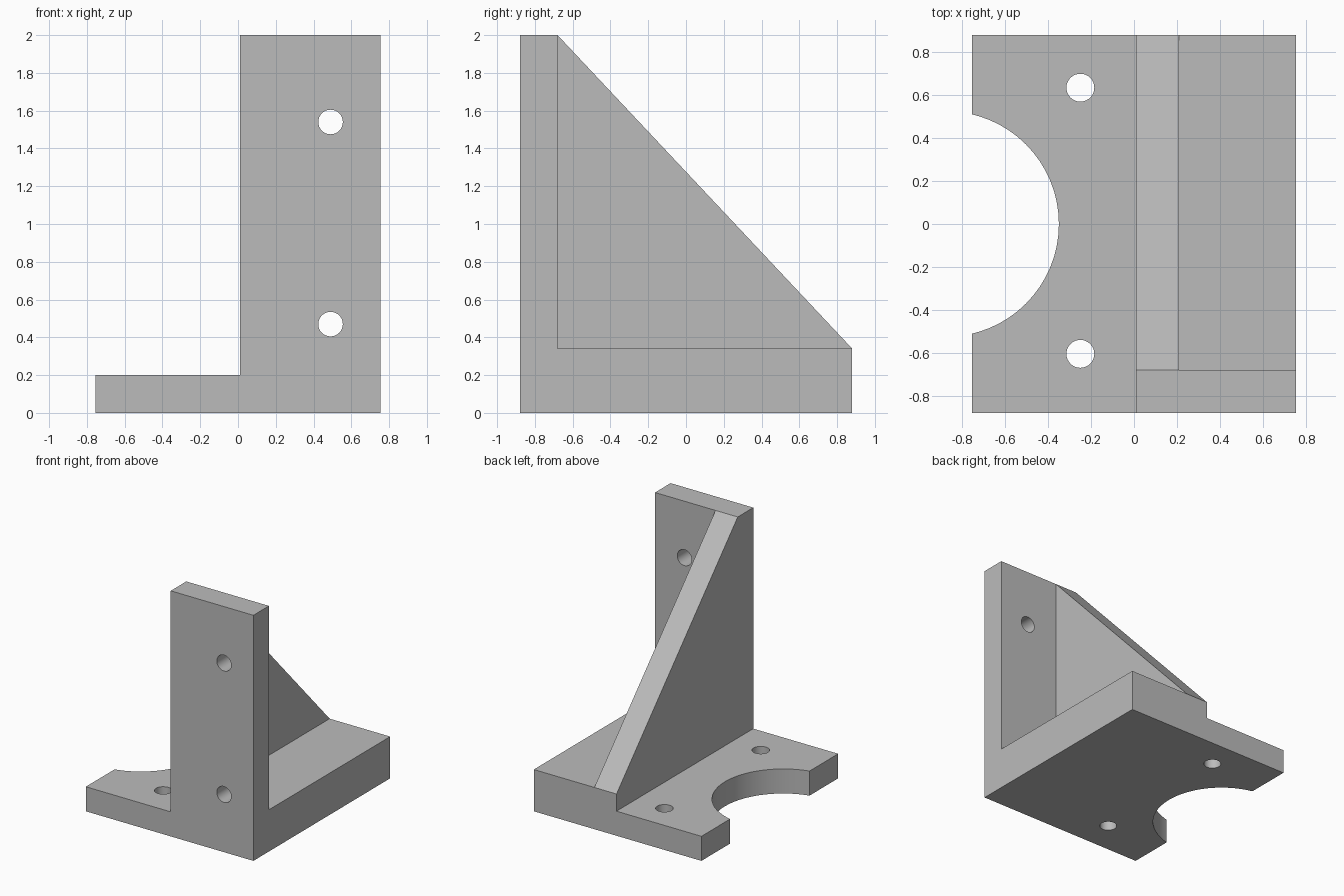
import bpy
import bmesh
import math
from mathutils import Matrix, Vector

default_cube = bpy.data.objects.get("Cube")
if default_cube:
    bpy.data.objects.remove(default_cube, do_unlink=True)

# Main dimensions
HALF_X, HALF_Y, HEIGHT = 0.755, 0.88, 2.0
STEP_X = 0.01          # where the thin flange meets the thick base
FLANGE_H, BASE_H = 0.2, 0.34
PLATE_BACK = -0.68
GUSSET_X = 0.21
HOLE_R = 0.065

grey = bpy.data.materials.new("plain grey")
grey.use_nodes = True
grey.diffuse_color = (0.5, 0.5, 0.5, 1)
grey.node_tree.nodes["Principled BSDF"].inputs["Base Color"].default_value = (0.5, 0.5, 0.5, 1)


def finish(bm, name):
    bmesh.ops.recalc_face_normals(bm, faces=bm.faces)
    mesh = bpy.data.meshes.new(name)
    bm.to_mesh(mesh)
    bm.free()
    mesh.materials.append(grey)
    obj = bpy.data.objects.new(name, mesh)
    bpy.context.collection.objects.link(obj)
    return obj


def extrude_profile(name, points, offset):
    """Extrude a flat outline of 3D points by an offset."""
    bm = bmesh.new()
    face = bm.faces.new([bm.verts.new(p) for p in points])
    moved = bmesh.ops.extrude_face_region(bm, geom=[face])["geom"]
    verts = [v for v in moved if isinstance(v, bmesh.types.BMVert)]
    bmesh.ops.translate(bm, verts=verts, vec=Vector(offset))
    return finish(bm, name)


def cylinder(name, centre, radius, depth, axis="Z", sides=32):
    bm = bmesh.new()
    turn = Matrix.Rotation(math.pi / 2, 4, "X") if axis == "Y" else Matrix()
    bmesh.ops.create_cone(bm, cap_ends=True, segments=sides, radius1=radius,
                          radius2=radius, depth=depth,
                          matrix=Matrix.Translation(centre) @ turn)
    obj = finish(bm, name)
    obj.hide_render = True
    return obj


def combine(body, tool, operation):
    """Apply a boolean and remove its helper."""
    bpy.context.view_layer.objects.active = body
    mod = body.modifiers.new("combine", "BOOLEAN")
    mod.operation, mod.solver, mod.object = operation, "EXACT", tool
    bpy.ops.object.modifier_apply(modifier=mod.name)
    bpy.data.objects.remove(tool, do_unlink=True)


# Stepped base: thin flange on one side, thick block on the other
step = [(-HALF_X, 0), (HALF_X, 0), (HALF_X, BASE_H), (STEP_X, BASE_H),
        (STEP_X, FLANGE_H), (-HALF_X, FLANGE_H)]
bracket = extrude_profile("angle_bracket", [(x, -HALF_Y, z) for x, z in step],
                          (0, 2 * HALF_Y, 0))

# Upright plate across the front
upright = [(STEP_X, 0), (HALF_X, 0), (HALF_X, HEIGHT), (STEP_X, HEIGHT)]
plate = extrude_profile("front_plate", [(x, -HALF_Y, z) for x, z in upright],
                        (0, PLATE_BACK + HALF_Y, 0))
combine(bracket, plate, "UNION")

# Triangular gusset bracing the plate
rib = [(PLATE_BACK, BASE_H), (HALF_Y, BASE_H), (PLATE_BACK, HEIGHT)]
gusset = extrude_profile("gusset", [(STEP_X, y, z) for y, z in rib],
                         (GUSSET_X - STEP_X, 0, 0))
combine(bracket, gusset, "UNION")

# Large round notch in the flange edge
combine(bracket, cylinder("notch_cutter", (-0.875, 0, 0.1), 0.525, 1, sides=64),
        "DIFFERENCE")

# Bolt holes through the flange and the plate
for y in (-0.605, 0.635):
    combine(bracket, cylinder("flange_hole_cutter", (-0.25, y, 0.1), HOLE_R, 1),
            "DIFFERENCE")
for z in (0.47, 1.54):
    combine(bracket, cylinder("plate_hole_cutter", (0.49, -0.78, z), HOLE_R, 0.5, "Y"),
            "DIFFERENCE")

# Smooth the round walls, keep the machined edges sharp
bpy.ops.object.select_all(action="DESELECT")
bracket.select_set(True)
bpy.context.view_layer.objects.active = bracket
bpy.ops.object.shade_smooth_by_angle(angle=math.radians(30))
